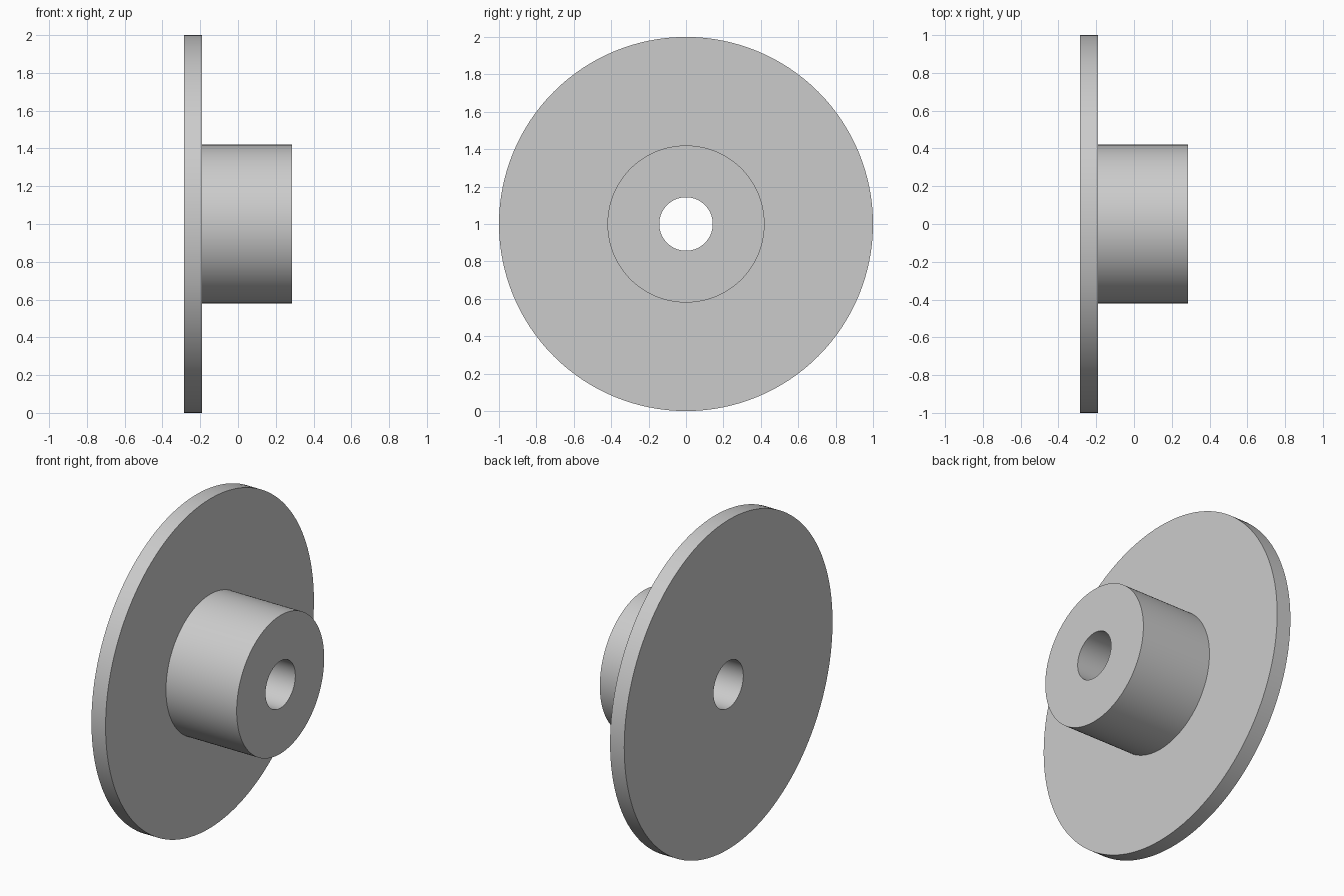
import bpy
import bmesh
import math
from mathutils import Vector, Matrix

cube = bpy.data.objects.get("Cube")
if cube:
    bpy.data.objects.remove(cube, do_unlink=True)

SEGMENTS = 128
BACK, STEP, FRONT = -0.285, -0.19, 0.285   # positions along the axle
BORE, HUB, RIM = 0.143, 0.42, 1.0          # radii

# Plain grey material
grey = bpy.data.materials.new("light_grey")
grey.use_nodes = True
colour = (0.6, 0.6, 0.6, 1)
grey.diffuse_color = colour
grey.node_tree.nodes["Principled BSDF"].inputs["Base Color"].default_value = colour

# Closed half section of disc, hub and through bore, as (x, radius)
profile = [(BACK, BORE), (BACK, RIM), (STEP, RIM),
           (STEP, HUB), (FRONT, HUB), (FRONT, BORE)]

# Revolve the section around the x axis
bm = bmesh.new()
verts = [bm.verts.new((x, 0, r)) for x, r in profile]
edges = [bm.edges.new((v, verts[(i + 1) % len(verts)])) for i, v in enumerate(verts)]
bmesh.ops.spin(bm, geom=verts + edges, cent=Vector(), axis=Vector((1, 0, 0)),
               angle=math.tau, steps=SEGMENTS, use_merge=False)
bmesh.ops.remove_doubles(bm, verts=bm.verts[:], dist=0.0001)
bmesh.ops.recalc_face_normals(bm, faces=bm.faces[:])

# Rest the rim on the ground
bmesh.ops.transform(bm, matrix=Matrix.Translation((0, 0, RIM)), verts=bm.verts[:])

mesh = bpy.data.meshes.new("flanged_hub")
bm.to_mesh(mesh)
bm.free()
mesh.materials.append(grey)
hub = bpy.data.objects.new("flanged_hub", mesh)
bpy.context.collection.objects.link(hub)

# Smooth curved walls, crisp edges
bpy.ops.object.select_all(action="DESELECT")
hub.select_set(True)
bpy.context.view_layer.objects.active = hub
bpy.ops.object.shade_smooth_by_angle(angle=math.radians(30))
